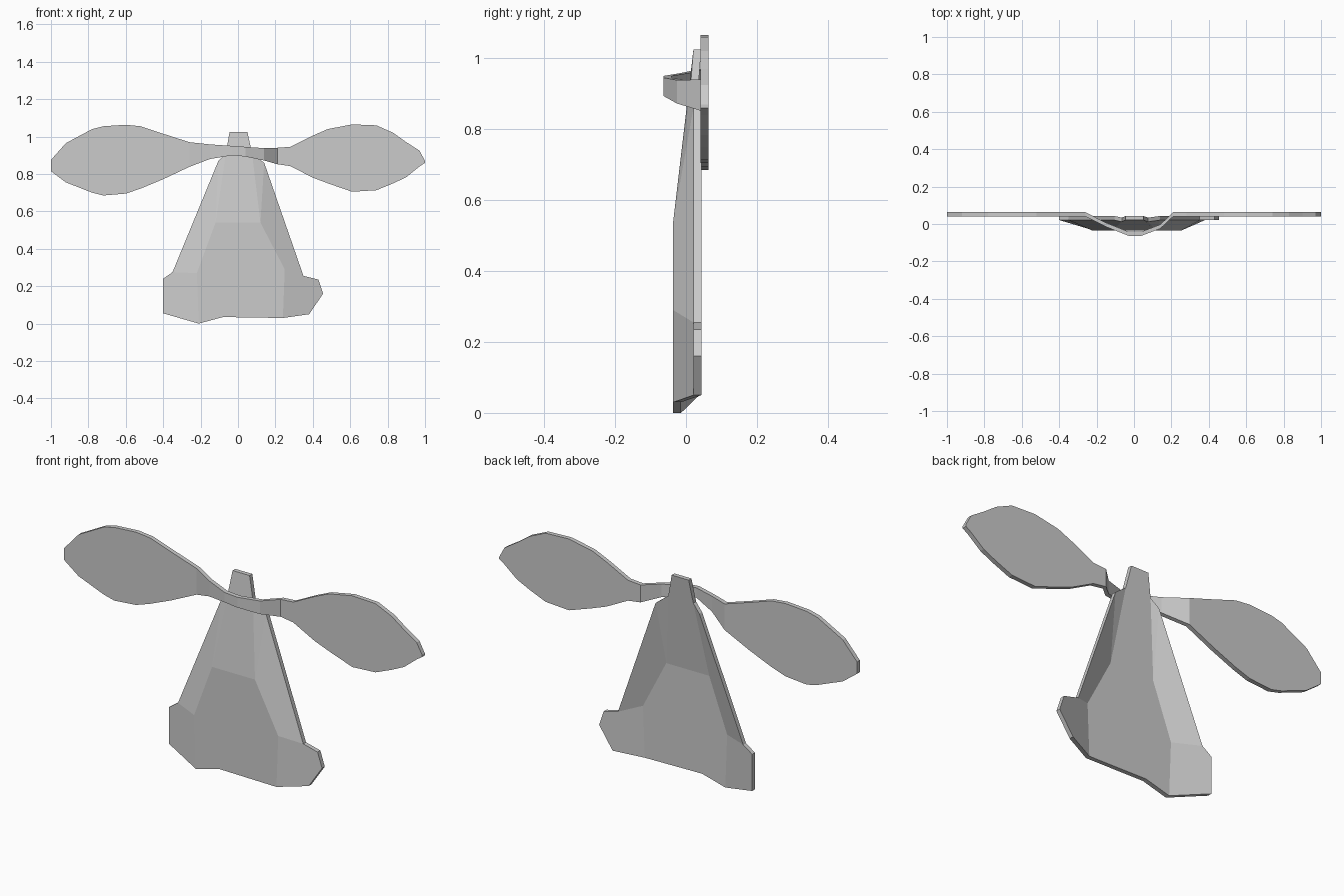
import bpy, bmesh

THICK = 0.022


def sheet(name, points, faces):
    """Folded sheet: front faces given, thickness added towards the back."""
    bm = bmesh.new()
    verts = [bm.verts.new(p) for p in points]
    for f in faces:
        bm.faces.new([verts[i] for i in f])
    ext = bmesh.ops.extrude_face_region(bm, geom=bm.faces[:], use_keep_orig=True)
    moved = [g for g in ext["geom"] if isinstance(g, bmesh.types.BMVert)]
    bmesh.ops.translate(bm, verts=moved, vec=(0, THICK, 0))
    bmesh.ops.recalc_face_normals(bm, faces=bm.faces[:])
    mesh = bpy.data.meshes.new(name)
    bm.to_mesh(mesh)
    bm.free()
    obj = bpy.data.objects.new(name, mesh)
    bpy.context.collection.objects.link(obj)
    return obj


# Tapered body plate with a raised centre panel
E, C = 0.021, -0.036  # depth of the outer edge and of the centre panel
outline = [(-.40, E, .055), (-.21, C, 0), (-.08, C, .035), (.24, C, .03),
           (.38, E, .05), (.455, E, .16), (.43, E, .235), (.35, E, .255),
           (.14, E, .86), (.075, .012, .91), (.05, E, 1.025), (-.045, E, 1.025),
           (-.065, .012, .91), (-.105, E, .87), (-.35, E, .275), (-.40, E, .24)]
folds = [(-.22, C, .27), (-.12, C, .54), (.12, C, .54), (.25, C, .29)]
sheet("body_plate", outline + folds, [
    (1, 2, 3, 19, 18, 17, 16),      # centre panel
    (0, 1, 16, 14, 15),             # lower left flap
    (14, 16, 17, 13),               # upper left slope
    (3, 4, 5, 6, 7, 19),            # lower right flap
    (19, 7, 8, 18),                 # upper right slope
    (17, 18, 9, 10, 11, 12),        # neck
    (17, 12, 13), (18, 8, 9)])      # shoulders

# Twin blades joined by a band bent forward round the neck: x, top, bottom
F = 0.041
stations = [(-1, .875, .815), (-.92, .965, .755), (-.78, 1.04, .70),
            (-.72, 1.055, .685), (-.60, 1.063, .695), (-.52, 1.055, .722),
            (-.40, 1.015, .772), (-.26, .97, .838), (-.15, .958, .88),
            (-.03, .95, .90), (.04, .945, .893), (.14, .938, .872),
            (.21, .94, .852), (.28, .945, .842), (.40, 1.005, .78),
            (.48, 1.04, .75), (.61, 1.065, .705), (.74, 1.06, .713),
            (.83, 1.02, .75), (.90, .97, .783), (.97, .925, .84),
            (1, .87, .86)]
bend = {-.15: -.015, -.03: -.063, .04: -.063, .14: -.025}
points = [(x, bend.get(x, F), z) for x, top, low in stations for z in (low, top)]
sheet("blade_band", points,
      [(2 * i, 2 * i + 2, 2 * i + 3, 2 * i + 1) for i in range(len(stations) - 1)])
